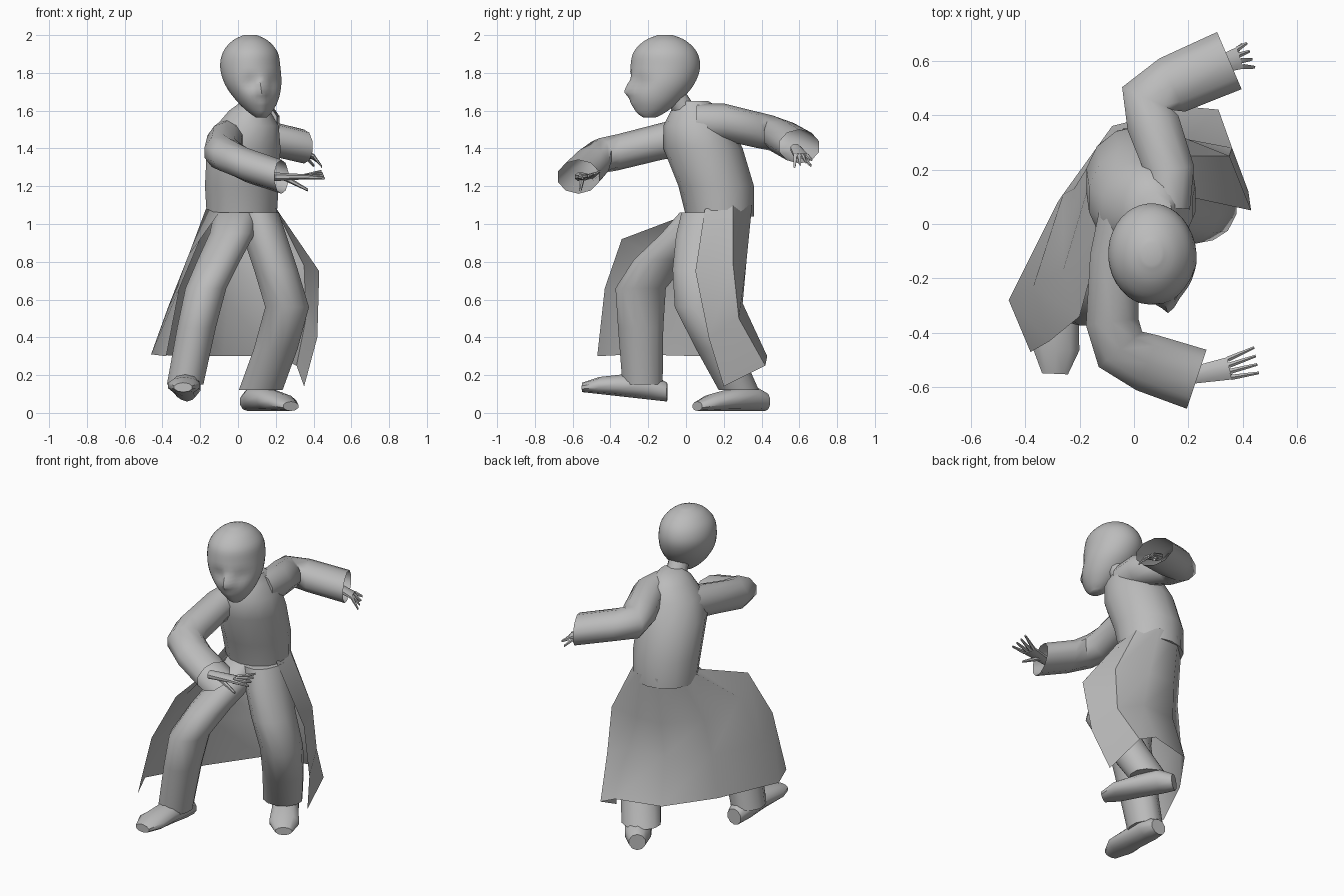
import bpy, bmesh, math
from mathutils import Vector

cube = bpy.data.objects.get("Cube")
if cube:
    bpy.data.objects.remove(cube)

grey = bpy.data.materials.new("plain_grey")
grey.use_nodes = True
grey.diffuse_color = (.5, .5, .5, 1)
grey.node_tree.nodes["Principled BSDF"].inputs["Base Color"].default_value = grey.diffuse_color
up = Vector((0, 0, 1))
parts = []


def finish(name, bm):
    """Turn a bmesh into a named object with the shared material."""
    bmesh.ops.recalc_face_normals(bm, faces=bm.faces)
    mesh = bpy.data.meshes.new(name)
    bm.to_mesh(mesh)
    bm.free()
    mesh.materials.append(grey)
    obj = bpy.data.objects.new(name, mesh)
    bpy.context.collection.objects.link(obj)
    parts.append(obj)


def mix(start, end, t):
    """Blend two equally long tuples."""
    return [a + (b - a) * t for a, b in zip(start, end)]


def refine(rings, steps):
    """Catmull-Rom interpolation through the ring values."""
    padded = [rings[0], *rings, rings[-1]]
    result = []
    for before, start, end, after in zip(padded, padded[1:], padded[2:], padded[3:]):
        for k in range(steps):
            t = k / steps
            result.append([b + t / 2 * (c - a + t * (2 * a - 5 * b + 4 * c - d + t * (3 * (b - c) + d - a)))
                           for a, b, c, d in zip(before, start, end, after)])
    return result + [rings[-1]]


def loft(name, rings, sides=10, level=True, open_end=False, sculpt=None):
    """Skin rings of (x, y, z, half width, half depth).
    Level rings lie flat; the others stand upright across the path."""
    bm = bmesh.new()
    centres = [Vector(ring[:3]) for ring in rings]
    last = len(rings) - 1
    loops = []
    for i, (centre, ring) in enumerate(zip(centres, rings)):
        side, other = Vector((1, 0, 0)), Vector((0, 1, 0))
        if not level:
            before = centre - centres[max(i - 1, 0)]
            after = centres[min(i + 1, last)] - centre
            side = (before.normalized() + after.normalized()).cross(up).normalized()
            other = up
        loop = []
        for k in range(sides):
            angle = math.tau * (k + .5) / sides
            point = centre + side * ring[3] * math.cos(angle) + other * ring[4] * math.sin(angle)
            loop.append(bm.verts.new(sculpt(point) if sculpt else point))
        loops.append(loop)
    for low, high in zip(loops, loops[1:]):
        for k in range(sides):
            n = (k + 1) % sides
            bm.faces.new((low[k], low[n], high[n], high[k]))
    bm.faces.new(loops[0])
    if not open_end:
        bm.faces.new(loops[-1])
    finish(name, bm)


def limb(name, path, start_size, end_size, **options):
    """Loft along a path whose cross-section changes evenly from start to end."""
    last = len(path) - 1
    rings = [(*point, *mix(start_size, end_size, i / last)) for i, point in enumerate(path)]
    loft(name, rings, **options)


def sheet(name, columns):
    """Skin an open cloth panel from columns of points."""
    bm = bmesh.new()
    grid = [[bm.verts.new(point) for point in column] for column in columns]
    for left, right in zip(grid, grid[1:]):
        for a, b, c, d in zip(left, left[1:], right[1:], right):
            bm.faces.new((a, b, c, d))
    finish(name, bm)


# Face features: x, z, spread, outward push
eye_sockets = [(x, 1.75, .03, -.022) for x in (.07, .19)]
nose = [(.13, 1.7, .02, .035), (.13, 1.74, .016, .02)]
mouth_and_chin = [(.13, 1.64, .02, .014), (.13, 1.59, .02, .012)]


def shape_face(point):
    """Push the front of the head in or out around each feature."""
    if point.y < -.15:
        for x, z, spread, push in eye_sockets + nose + mouth_and_chin:
            gap = math.hypot(point.x - x, point.z - z) / spread
            point.y -= push * math.exp(-gap * gap / 2)
    return point


# Head, leaning forward towards the chin, and neck
skull = []
for z, width in ((1.565, .03), (1.6, .07), (1.66, .115), (1.74, .15),
                 (1.83, .16), (1.91, .145), (1.97, .095), (2, .035)):
    lean = max(0, 1.8 - z)
    skull.append((.065 + lean / 4, -.11 - lean / 3, z, width, width * 1.16))
loft("head", refine(skull, 4), sides=36, sculpt=shape_face)
limb("neck", [(.07, .02, 1.56), (.09, -.07, 1.7)], (.065, .07), (.06, .065))

# Coat body
loft("coat_body", [
    (.02, .18, 1.04, .19, .18),
    (.02, .16, 1.2, .2, .2),
    (.03, .09, 1.4, .2, .21),
    (.05, .06, 1.52, .17, .18),
    (.06, .06, 1.6, .11, .14),
    (.08, .04, 1.65, .06, .08),
], sides=14)

# Coat tails, wrapping from the right front edge round the back to the left
right_edge = [(-.1, .03, 1.06), (-.2, -.34, .92), (-.31, -.43, .66), (-.38, -.47, .3)]
right_fold = [(-.17, .13, 1.08), (-.26, -.17, .84), (-.37, -.23, .56), (-.46, -.28, .31)]
back_heights = (1.1, .8, .58, .3)
back = [[(x, y, z) for (x, y), z in zip(column, back_heights)] for column in (
    [(-.14, .26), (-.22, .13), (-.26, .11), (-.28, .08)],
    [(-.04, .35), (-.04, .31), (-.05, .29), (-.08, .36)],
    [(.1, .35), (.15, .32), (.18, .3), (.2, .43)],
)]
left_fold = [(.19, .25, 1.1), (.35, .25, .78), (.36, .28, .5), (.31, .42, .25)]
left_edge = [(.2, .1, 1.08), (.43, .05, .75), (.42, .12, .4), (.35, .2, .14)]
sheet("coat_tails", [right_edge, right_fold, *back, left_fold, left_edge])

# Sleeves, open at the cuffs
sleeve = dict(start_size=(.09, .1), end_size=(.12, .09), level=False, open_end=True)
limb("right_sleeve", [(-.03, .1, 1.47), (-.07, -.12, 1.44), (-.08, -.36, 1.38),
                      (-.05, -.46, 1.36), (.05, -.51, 1.31), (.23, -.57, 1.25)], **sleeve)
limb("left_sleeve", [(.12, .06, 1.54), (.13, .2, 1.54), (.07, .37, 1.5),
                     (.05, .46, 1.48), (.14, .51, 1.46), (.35, .6, 1.41)], **sleeve)


def hand(side, wrist, knuckles, tips, thumb):
    """Flat palm, four tapered fingers and a thumb."""
    wrist, knuckles, tips = Vector(wrist), Vector(knuckles), Vector(tips)
    width = .045
    across = (knuckles - wrist).cross(up).normalized() * width
    limb(side + "_palm", [wrist, knuckles], (width * .7, .025), (width, .015), sides=8, level=False)
    for i in range(4):
        shift = across * (i - 1.5) / 2
        drop = up * i / 80
        limb(f"{side}_finger_{i + 1}", [knuckles + shift, tips + shift * 1.4 - drop],
             (width / 4, .014), (width / 8, .007), sides=6, level=False)
    limb(side + "_thumb", [wrist.lerp(knuckles, .3), thumb], (.018, .018), (.008, .008),
         sides=6, level=False)


# Hands
hand("right", (.19, -.56, 1.25), (.35, -.53, 1.25), (.45, -.5, 1.28), (.37, -.56, 1.18))
hand("left", (.3, .58, 1.4), (.39, .61, 1.36), (.43, .62, 1.34), (.4, .66, 1.31))

# Trouser legs
limb("right_leg", [(0, .14, 1.06), (-.03, .03, .95), (-.1, -.13, .81), (-.17, -.24, .66),
                   (-.22, -.24, .45), (-.28, -.23, .15)], (.13, .18), (.1, .11), sides=12)
limb("left_leg", [(.1, .14, 1.06), (.14, .1, .94), (.2, .07, .76), (.26, .07, .56),
                  (.2, .17, .34), (.12, .28, .12)], (.12, .17), (.12, .11), sides=12)


def shoe(name, heel, toe):
    """Loft a shoe between two points on its sole."""
    rings = []
    for t, width, height in ((0, .05, .05), (.2, .08, .07), (.5, .08, .06),
                             (.8, .09, .045), (1, .05, .025)):
        x, y, sole = mix(heel, toe, t)
        rings.append((x, y, sole + height, width, height))
    loft(name, rings, level=False)


# Shoes
shoe("right_shoe", (-.27, -.1, .06), (-.29, -.55, .11))
shoe("left_shoe", (.05, .42, .01), (.28, .06, .01))

# Smooth shading that keeps sharp edges
bpy.ops.object.select_all(action="DESELECT")
for obj in parts:
    obj.select_set(True)
bpy.context.view_layer.objects.active = parts[0]
bpy.ops.object.shade_smooth_by_angle(angle=math.radians(50))
